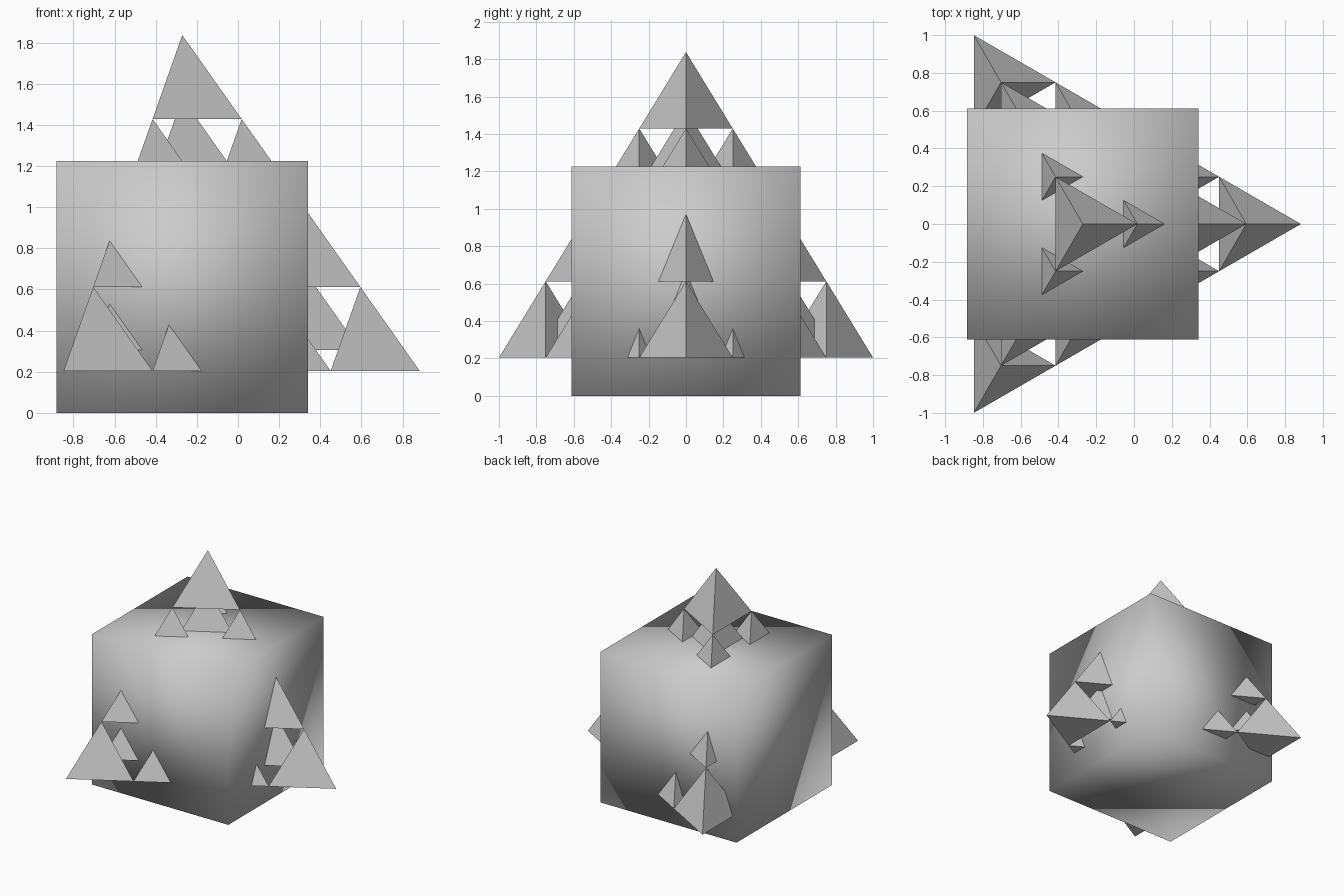
import bpy
import bmesh
from math import sqrt, pi, cos, sin
from mathutils import Vector

if "Cube" in bpy.data.objects:
    bpy.data.objects.remove(bpy.data.objects["Cube"])

CUBE = sqrt(1.5)
CENTRE = Vector((-0.271, 0, CUBE / 2))


def tetra_corners(edge):
    """Corners of a regular tetrahedron centred on CENTRE, one pointing up."""
    radius, height = edge / sqrt(3), edge * sqrt(2 / 3)
    base = [CENTRE + Vector((radius * cos(a), radius * sin(a), -height / 4))
            for a in (0, 2 * pi / 3, 4 * pi / 3)]
    return base + [CENTRE + Vector((0, 0, height * 0.75))]


def add_tetra(bm, corners, depth):
    """Add a tetrahedron, split into four half-size copies per depth level."""
    if depth:
        for c in corners:
            add_tetra(bm, [(c + p) / 2 for p in corners], depth - 1)
        return
    v = [bm.verts.new(p) for p in corners]
    for a, b, c in ((2, 1, 0), (0, 1, 3), (1, 2, 3), (2, 0, 3)):
        bm.faces.new((v[a], v[b], v[c]))


def make_tetra(name, edge, depth):
    bm = bmesh.new()
    add_tetra(bm, tetra_corners(edge), depth)
    mesh = bpy.data.meshes.new(name)
    bm.to_mesh(mesh)
    bm.free()
    bpy.context.collection.objects.link(bpy.data.objects.new(name, mesh))


# Outer fractal pyramid of sixteen pieces, and the solid pyramid nested in it
make_tetra("fractal_pyramid", 2.0, 2)
make_tetra("inner_pyramid", 1.5, 0)

# Smooth-shaded cube around the shared centre
bpy.ops.mesh.primitive_cube_add(size=CUBE, location=CENTRE)
cube = bpy.context.object
cube.name = "core_cube"
bpy.ops.object.shade_smooth()
